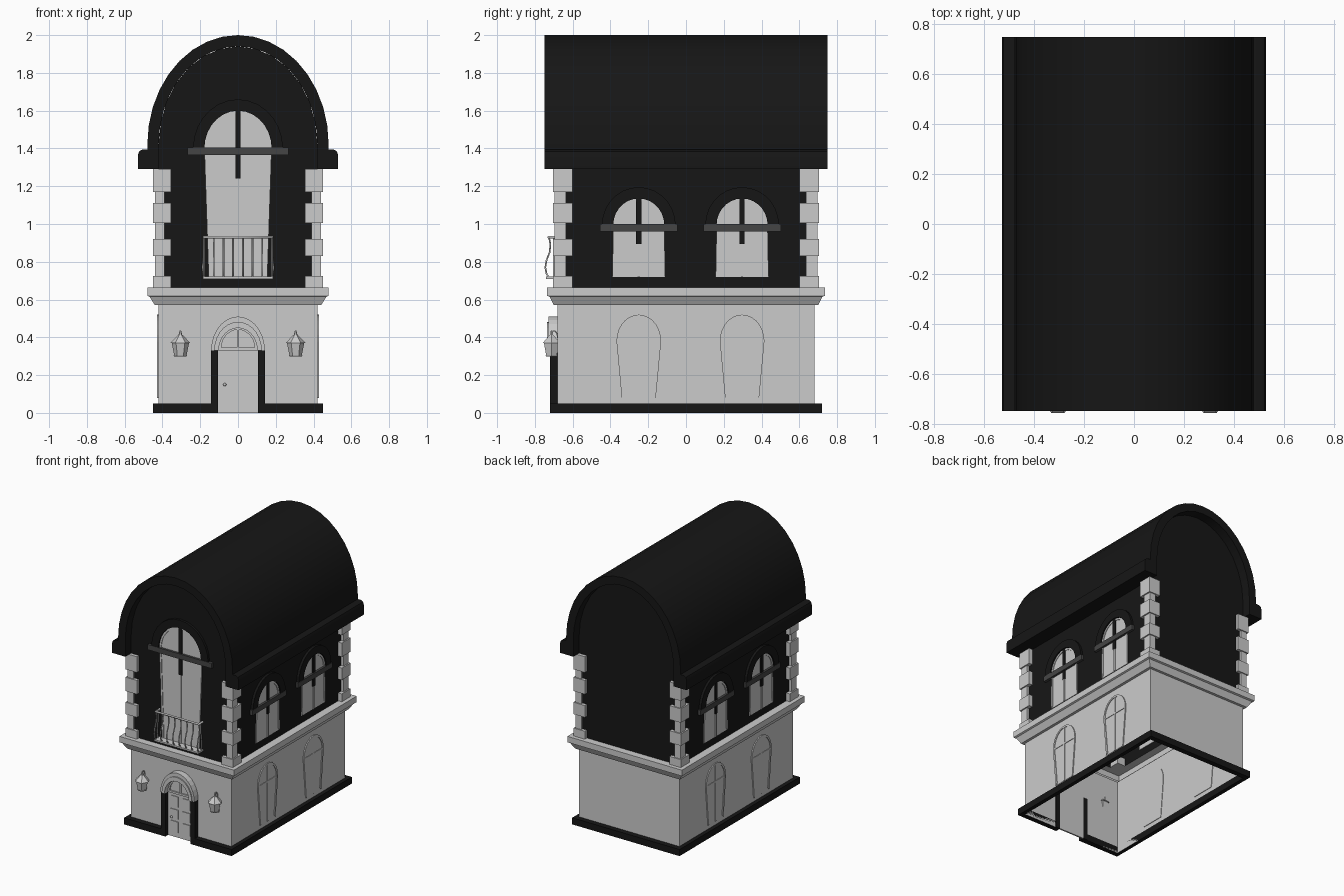
import bpy, bmesh, math
from mathutils import Matrix, Vector

if "Cube" in bpy.data.objects:
    bpy.data.objects.remove(bpy.data.objects["Cube"])

black = bpy.data.materials.new("black_paint")
black.diffuse_color = (0.008, 0.008, 0.008, 1)
black.use_nodes = True
black.node_tree.nodes["Principled BSDF"].inputs["Base Color"].default_value = black.diffuse_color
shade = bpy.data.materials.new("shadow_grey")
shade.diffuse_color = (0.06, 0.06, 0.06, 1)
shade.use_nodes = True
shade.node_tree.nodes["Principled BSDF"].inputs["Base Color"].default_value = shade.diffuse_color

# wall frames: local (u along wall, d outwards, z) -> world
FRONT = Matrix(((1, 0, 0), (0, -1, 0), (0, 0, 1)))
RIGHT = Matrix(((0, 1, 0), (1, 0, 0), (0, 0, 1)))
LEFT = Matrix(((0, -1, 0), (1, 0, 0), (0, 0, 1)))
WX, WY = 0.42, 0.68


def finish(name, bm, mat=None, smooth=False):
    bmesh.ops.recalc_face_normals(bm, faces=bm.faces)
    me = bpy.data.meshes.new(name)
    bm.to_mesh(me)
    bm.free()
    ob = bpy.data.objects.new(name, me)
    bpy.context.collection.objects.link(ob)
    if mat:
        me.materials.append(mat)
    if smooth:
        bpy.ops.object.select_all(action='DESELECT')
        ob.select_set(True)
        bpy.context.view_layer.objects.active = ob
        bpy.ops.object.shade_smooth_by_angle(angle=math.radians(35))
    return ob


def prism(frame, pts, d0, d1):
    bm = bmesh.new()
    a = [bm.verts.new(frame @ Vector((u, d0, z))) for u, z in pts]
    b = [bm.verts.new(frame @ Vector((u, d1, z))) for u, z in pts]
    n = len(pts)
    bm.faces.new(a)
    bm.faces.new(b)
    for i in range(n):
        bm.faces.new((a[i], a[(i + 1) % n], b[(i + 1) % n], b[i]))
    return bm


def slab(name, frame, pts, d0, d1, mat=None, smooth=False):
    return finish(name, prism(frame, pts, d0, d1), mat, smooth)


def rect(u0, u1, z0, z1):
    return [(u0, z0), (u1, z0), (u1, z1), (u0, z1)]


def arc(c, w, z, h, n=14):
    return [(c + w * math.cos(math.pi * i / n), z + h * math.sin(math.pi * i / n)) for i in range(n + 1)]


def arched(c, w_bot, w, z0, zs, h):
    return [(c - w_bot, z0), (c + w_bot, z0)] + arc(c, w, zs, h)


def box(name, x0, x1, y0, y1, z0, z1, mat=None):
    return slab(name, FRONT, rect(x0, x1, z0, z1), -y0, -y1, mat)


def loft(name, rings, mat=None):
    bm = bmesh.new()
    rows = [[bm.verts.new((sx * x, sy * y, z)) for sx, sy in ((-1, -1), (1, -1), (1, 1), (-1, 1))]
            for x, y, z in rings]
    for a, b in zip(rows, rows[1:]):
        for i in range(4):
            bm.faces.new((a[i], a[(i + 1) % 4], b[(i + 1) % 4], b[i]))
    return finish(name, bm, mat)


def rod(name, pts, r, res=1):
    cu = bpy.data.curves.new(name, 'CURVE')
    cu.dimensions = '3D'
    cu.bevel_depth = r
    cu.bevel_resolution = res
    sp = cu.splines.new('POLY')
    sp.points.add(len(pts) - 1)
    for p, q in zip(sp.points, pts):
        p.co = (*q, 1)
    ob = bpy.data.objects.new(name, cu)
    bpy.context.collection.objects.link(ob)


# ground floor walls (open underneath) and moulded ledge
loft("ground_floor_walls", [(WX, WY, 0), (WX, WY, 0.57)])
loft("ledge", [(WX, WY, .57), (.44, .70, .57), (.468, .722, .615), (.48, .735, .62),
               (.48, .735, .665), (WX, WY, .665)])

# plinth with a gap at the door
for s in (-1, 1):
    box("plinth_side", s * WX, s * .45, -.72, .72, 0, .05, black)
    box("plinth_front", s * .14, s * WX, -.72, -WY, 0, .05, black)
box("plinth_back", -WX, WX, WY, .72, 0, .05, black)

# upper walls with arched gables, no floor or vault inside
bm = prism(FRONT, arched(0, WX, WX, .665, 1.42, .52), -WY, WY)
drop = [f for f in bm.faces if abs(f.calc_center_median().y) < .1 and
        (f.calc_center_median().z > 1.43 or f.calc_center_median().z < .67)]
bmesh.ops.delete(bm, geom=drop, context='FACES')
finish("upper_walls", bm, black)

# barrel roof with rounded eaves
eave = [(.53, 1.29), (.53, 1.365), (.523, 1.385), (.505, 1.395), (.48, 1.395)]
profile = (eave + arc(0, .48, 1.42, .58, 18) + [(-u, z) for u, z in reversed(eave)]
           + [(-WX, 1.29)] + arc(0, WX, 1.42, .52, 18)[::-1] + [(WX, 1.29)])
slab("barrel_roof", FRONT, profile, -.75, .75, black, True)

# corner quoins, alternating long and short
levels = [.665, .725, .83, .92, 1.005, 1.11, 1.17, 1.29]
for sx in (-1, 1):
    for sy in (-1, 1):
        for i in range(7):
            long = i % 2 == 0
            o = .45 if long else .44
            p = .705 if long else .697
            box("quoin", sx * (.355 if long else .39), sx * o,
                sy * (.60 if long else .635), sy * p, levels[i], levels[i + 1])


def window(name, frame, c, d, wb, w, z0, zs, h, bar=0, ext=.07):
    """glass, frame, glazing bars; bar > 0 adds the impost and hood moulding"""
    slab(name + "_glass", frame, arched(c, wb, w, z0, zs, h), d - .004, d + .003)
    t = .014
    ring = arched(c, wb, w, z0, zs, h)
    inner = arched(c, wb - t, w - t, z0 + t, zs, h - t)
    slab(name + "_frame", frame, ring[1:] + ring[:1] + inner[:1] + inner[:0:-1], d - .004, d + .008)
    top = zs + h
    if bar:
        slab(name + "_mullion", frame, rect(c - .014, c + .014, top - bar, top), d, d + .011, black)
        slab(name + "_mullion_low", frame, rect(c - .006, c + .006, z0, top - bar), d, d + .009)
        slab(name + "_impost", frame, rect(c - w - ext, c + w + ext, zs - .035, zs + .004), d, d + .02, shade)
        slab(name + "_hood", frame, arc(c, w + .06, zs, h + .06) + arc(c, w, zs, h)[::-1],
             d, d + .018, black)
    else:
        slab(name + "_mullion", frame, rect(c - .006, c + .006, z0, top), d - .004, d + .007)
        slab(name + "_transom", frame, rect(c - w, c + w, zs - .006, zs + .006), d - .004, d + .007)


# side windows on both storeys, balcony window in front
for frame, s in ((RIGHT, 1), (LEFT, -1)):
    for y in (-.25, .297):
        window("upper_window", frame, s * y, WX, .14, .135, .72, .995, .14, .24)
        window("lower_window", frame, s * y, WX, .09, .118, .08, .38, .14)
window("balcony_window", FRONT, 0, WY, .155, .178, .715, 1.40, .20, .36, .09)

# balcony with bellied bars
belly = [(.725, .93), (.718, .89), (.722, .85), (.738, .81), (.745, .77), (.738, .735), (.725, .717)]
box("balcony_floor", -.185, .185, -.74, -WY, .71, .722)
for i in range(8):
    x = -.18 + i * .36 / 7
    rod("balcony_bar", [(x, -d, z) for d, z in belly], .005)
for s in (-1, 1):
    rod("balcony_side_bar", [(s * (.18 + (d - .725) * .3), -.70, z) for d, z in belly], .005)
rod("balcony_rail", [(-.18, -WY, .93), (-.18, -.728, .93), (.18, -.728, .93), (.18, -WY, .93)], .008)

# door, fanlight and surround
slab("door", FRONT, rect(-.105, .105, .0, .335), WY - .005, WY + .006)
for u in (-.05, .05):
    for z0, z1 in ((.04, .12), (.14, .21), (.23, .31)):
        slab("door_panel", FRONT, rect(u - .032, u + .032, z0, z1), WY, WY + .011)
slab("fanlight", FRONT, arc(0, .105, .335, .12), WY - .005, WY + .004)
slab("fanlight_frame", FRONT, arc(0, .105, .335, .12) + arc(0, .088, .345, .095)[::-1], WY, WY + .014)
slab("fanlight_sill", FRONT, rect(-.1, .1, .33, .345), WY, WY + .014)
slab("fanlight_bar", FRONT, rect(-.006, .006, .34, .45), WY, WY + .012)
slab("door_arch", FRONT, arc(0, .142, .33, .18) + arc(0, .125, .33, .15)[::-1], WY - .005, .727)
slab("door_arch_inner", FRONT, arc(0, .126, .33, .152) + arc(0, .102, .33, .12)[::-1], WY - .005, .735)
for s in (-1, 1):
    slab("door_pilaster", FRONT, rect(s * .105, s * .142, 0, .33), WY - .005, .72, black)
bpy.ops.mesh.primitive_uv_sphere_add(segments=10, ring_count=6, radius=.009, location=(-.07, -.698, .15))
bpy.context.object.name = "door_knob"

# six-sided wall lanterns
for s in (-1, 1):
    for part, r1, r2, z0, z1 in (("base", .032, .036, .298, .306), ("body", .033, .046, .306, .37),
                                 ("cap", .053, .012, .37, .412), ("finial", .01, .004, .412, .437)):
        bpy.ops.mesh.primitive_cone_add(vertices=6, radius1=r1, radius2=r2, depth=z1 - z0,
                                        location=(s * .305, -.712, (z0 + z1) / 2),
                                        rotation=(0, 0, math.pi / 6))
        bpy.context.object.name = "lantern_" + part
    rod("lantern_arm", [(s * .305, y, z) for y, z in
                        ((-.678, .395), (-.683, .42), (-.693, .434), (-.705, .434), (-.712, .42))], .004)
